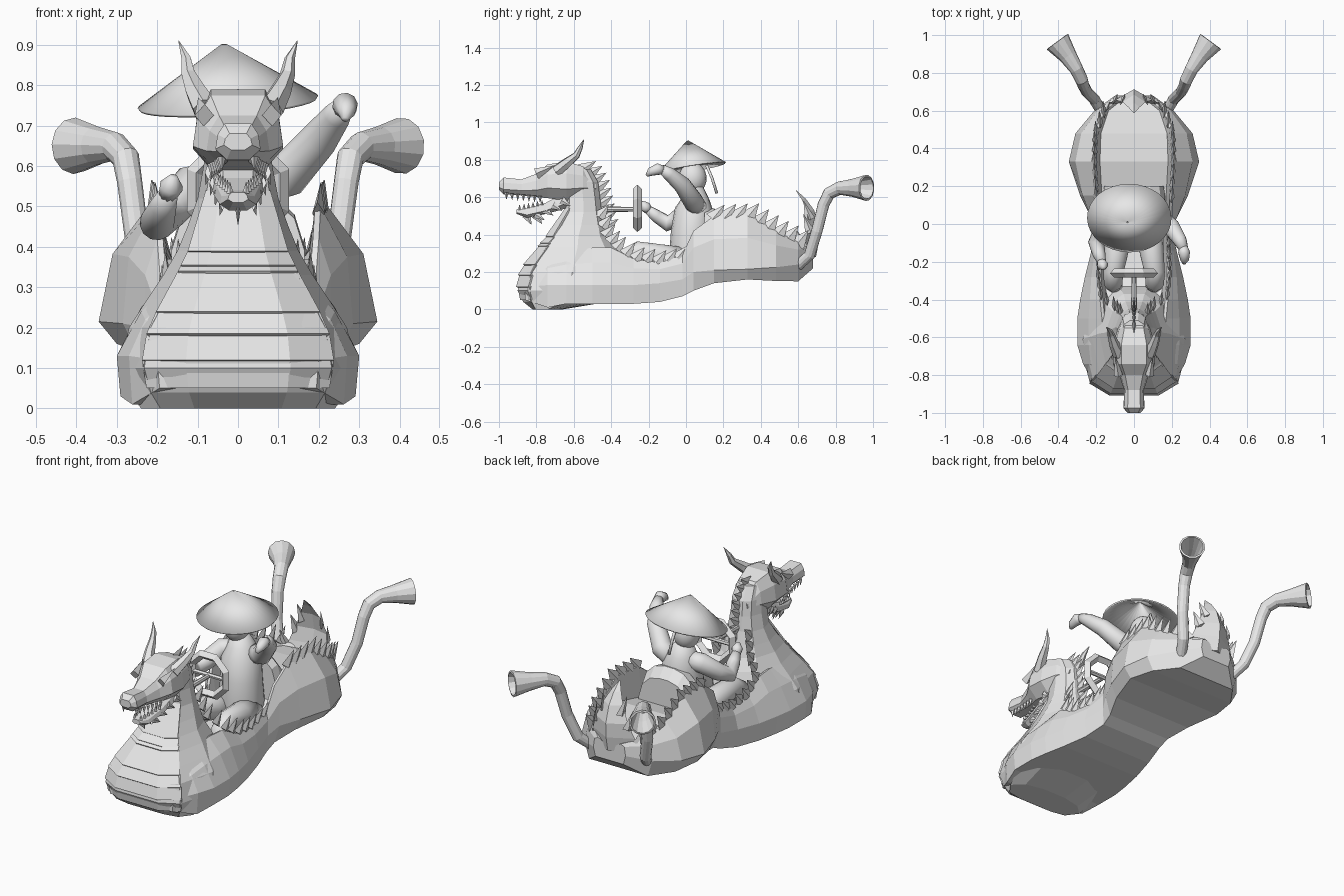
import bpy, bmesh, math
from mathutils import Vector, Matrix, Euler

old = bpy.data.objects.get("Cube")
if old:
    bpy.data.objects.remove(old)

grey = bpy.data.materials.new("plain grey")
grey.use_nodes = True
grey.diffuse_color = (0.8, 0.8, 0.8, 1)
grey.node_tree.nodes["Principled BSDF"].inputs["Base Color"].default_value = (0.8, 0.8, 0.8, 1)


def finish(name, bm, smooth=False, thick=0):
    bmesh.ops.recalc_face_normals(bm, faces=bm.faces)
    me = bpy.data.meshes.new(name)
    bm.to_mesh(me)
    bm.free()
    me.materials.append(grey)
    ob = bpy.data.objects.new(name, me)
    bpy.context.collection.objects.link(ob)
    for p in me.polygons:
        p.use_smooth = smooth
    if thick:
        mod = ob.modifiers.new("thickness", 'SOLIDIFY')
        mod.thickness = thick
    return ob


def loft(name, rings, smooth=False, caps=(True, True), closed=True, thick=0):
    bm = bmesh.new()
    rows = [[bm.verts.new(p) for p in r] for r in rings]
    n = len(rows[0])
    for a, b in zip(rows, rows[1:]):
        for i in range(n if closed else n - 1):
            j = (i + 1) % n
            bm.faces.new((a[i], a[j], b[j], b[i]))
    for row, cap in zip((rows[0], rows[-1]), caps):
        if cap and closed:
            bm.faces.new(row)
    return finish(name, bm, smooth, thick)


def tube(name, pts, radii, sides=10, smooth=True, caps=(True, True), thick=0):
    pts = [Vector(p) for p in pts]
    rings, last, ref = [], None, None
    for i, p in enumerate(pts):
        t = (pts[min(i + 1, len(pts) - 1)] - pts[max(i - 1, 0)]).normalized()
        ref = t.orthogonal().normalized() if last is None else last.rotation_difference(t) @ ref
        last, side = t, t.cross(ref)
        rings.append([p + radii[i] * (ref * math.cos(a) + side * math.sin(a))
                      for a in (k * math.tau / sides for k in range(sides))])
    return loft(name, rings, smooth, caps, thick=thick)


def mirrored(half):
    return half + [(-x, *r) for x, *r in reversed(half)]


def along(pts, n):
    pts = [Vector(p) for p in pts]
    lens = [(b - a).length for a, b in zip(pts, pts[1:])]
    for i in range(n):
        d, k = sum(lens) * i / (n - 1), 0
        while k < len(lens) - 1 and d > lens[k]:
            d -= lens[k]
            k += 1
        yield pts[k].lerp(pts[k + 1], d / lens[k])


def spikes(name, items, flat=0.35):
    # items: base, direction, length, half width
    bm = bmesh.new()
    for base, d, length, w in items:
        d = Vector(d).normalized()
        m = (Matrix.Translation(Vector(base) + d * length * 0.4)
             @ d.to_track_quat('Z', 'Y').to_matrix().to_4x4()
             @ Matrix.Diagonal((flat, 1, 1, 1)))
        bmesh.ops.create_cone(bm, cap_ends=True, segments=4, radius1=w, radius2=0,
                              depth=length, matrix=m)
    return finish(name, bm)


# Hull: y, bottom, rim height, half width, height of widest, rim x, floor, shoulder
hull = [(-.86, .05, .2, .2, .12, .12, .19, .85), (-.74, .01, .27, .27, .13, .17, .26, .85),
        (-.64, .03, .31, .3, .13, .17, .29, .8), (-.5, .03, .33, .3, .13, .17, .29, .8),
        (-.4, .03, .33, .285, .13, .18, .25, .82),
        (-.28, .03, .27, .26, .13, .19, .17, .87), (-.14, .04, .25, .225, .14, .19, .15, .92),
        (-.02, .07, .29, .2, .16, .19, .16, 1), (.04, .1, .42, .23, .2, .2, .25, 1),
        (.15, .14, .5, .285, .21, .205, .33, .95), (.33, .16, .51, .345, .215, .215, .37, .9),
        (.48, .152, .42, .31, .225, .21, .36, .9), (.6, .15, .36, .21, .24, .17, .34, .92),
        (.68, .22, .33, .1, .27, .07, .31, .92)]
loft("hull", [mirrored([((.97 if y < 0 else .87) * w, y, zb), (w, y, zm),
                        (k * w, y, (zm + zt) / 2 + .02),
                        (rim, y, zt), (rim - .015, y, zt - .005), (rim - .035, y, fl)])
              for y, zb, zt, w, zm, rim, fl, k in hull])

# Chest and neck: height, front y, back y, half width
neck = [(0, -.82, -.66, .24), (.04, -.87, -.42, .27), (.1, -.9, -.36, .29), (.2, -.885, -.33, .27),
        (.27, -.84, -.35, .225), (.33, -.79, -.37, .185), (.39, -.74, -.41, .15),
        (.45, -.69, -.43, .125), (.52, -.645, -.45, .1), (.6, -.64, -.46, .085),
        (.68, -.65, -.47, .08), (.75, -.66, -.51, .07)]


def neck_at(z):
    for a, b in zip(neck, neck[1:]):
        if z <= b[0]:
            return Vector(a).lerp(Vector(b), (z - a[0]) / (b[0] - a[0]))


section = [(.45, 0), (.8, .1), (1, .5), (.75, .85), (.3, 1)]
loft("neck", [mirrored([(fx * w, y0 + fy * (y1 - y0), z) for fx, fy in section])
              for z, y0, y1, w in neck])

# Overlapping belly plates
bands = [.05, .12, .185, .24, .34, .355, .39, .54]
for n, (lo, hi) in enumerate(zip(bands, bands[1:])):
    rows = []
    for z, out in ((lo, .012), (hi, .003)):
        _, y0, y1, w = neck_at(z)
        rows.append([(fx * w, y0 + fy * (y1 - y0) - out, z)
                     for fx, fy in ((-.83, .12), (-.45, 0), (.45, 0), (.83, .12))])
    loft(f"belly_plate_{n}", rows, closed=False, thick=.01)


# Dragon head: y, half width, bottom, top
def head_part(name, rows):
    rings = []
    for y, w, a, b in rows:
        h = b - a
        rings.append(mirrored([(.5 * w, y, a), (w, y, a + .3 * h),
                               (.9 * w, y, b - .3 * h), (.6 * w, y, b)]))
    loft(name, rings)


head_part("skull", [(-1, .035, .64, .68), (-.975, .056, .615, .705), (-.88, .052, .61, .695),
                    (-.8, .078, .6, .725), (-.74, .112, .595, .775), (-.64, .112, .58, .79),
                    (-.55, .085, .6, .765), (-.48, .05, .63, .68)])
head_part("lower_jaw", [(-.905, .025, .51, .535), (-.85, .045, .49, .54),
                        (-.75, .06, .51, .57), (-.64, .07, .54, .63)])
teeth, beard, brows = [], [], []
for s in (-1, 1):
    for p in along([(.04 * s, -.96, .62), (.048 * s, -.88, .612), (.065 * s, -.78, .602)], 7):
        teeth.append((p, (0, 0, -1), .038, .011))
    for p in along([(.02 * s, -.89, .535), (.05 * s, -.77, .56)], 6):
        teeth.append((p, (0, 0, 1), .03, .009))
    for p in along([(.04 * s, -.8, .505), (.075 * s, -.66, .58)], 4):
        beard.append((p, (.1 * s, .8, -.5), .06, .022))
    brows.append(((.085 * s, -.79, .73), (.15 * s, 1, .45), .11, .03))
    tube("horn", [(.08 * s, -.69, .74), (.105 * s, -.635, .785), (.122 * s, -.585, .825),
                  (.128 * s, -.565, .865), (.147 * s, -.545, .91)],
         [.034, .027, .019, .013, .001], 6, False)
beard += [((0, -.85, .5), (0, .5, -1), .06, .025), ((0, -.8, .5), (0, .7, -1), .06, .025)]
spikes("teeth", teeth, 1)
spikes("beard", beard)
spikes("brows", brows, .8)

# Mane and gunwale spikes
mane = along([(0, -.55, .75), (0, -.51, .72), (0, -.475, .65), (0, -.455, .55), (0, -.43, .44)], 9)
spikes("mane", [(p, (0, .8, .5), .09, .036) for p in mane])
cockpit_rim = [(.07, -.46, .5), (.1, -.43, .4), (.175, -.38, .335), (.19, -.28, .275),
               (.185, -.14, .255), (.185, -.04, .28)]
rear_rim = [(.2, .15, .49), (.21, .33, .5), (.205, .48, .41), (.16, .6, .355)]
for s in (-1, 1):
    for name, line, count, size in (("cockpit_spikes", cockpit_rim, 11, .085),
                                    ("rear_spikes", rear_rim, 9, .1)):
        spikes(name, [(Vector((p.x * s, p.y, p.z)), (.05 * s, .6, .75), size, size * .45)
                      for p in along(line, count)])

# Tail fin
fin = [(.28, .655, .15, .04), (.36, .675, .13, .035), (.44, .685, .1, .028),
       (.53, .665, .06, .02), (.59, .63, .03, .012), (.635, .59, .003, .002)]
loft("tail_fin", [[(w, y - t, z), (0, y + t, z), (-w, y - t, z), (0, y - t * .3, z)]
                  for z, y, w, t in fin])
spikes("tail_spikes", [((s * x, y, z), (.15 * s, -.35, 1), .11, .03) for s in (-1, 1)
                       for x, y, z in ((.14, .62, .34), (.1, .66, .42), (.06, .66, .49))])

# Exhaust pipes
for s in (-1, 1):
    tube("exhaust_pipe", [(.175 * s, .6, .235), (.21 * s, .66, .29), (.25 * s, .7, .42),
                          (.268 * s, .735, .56), (.278 * s, .765, .62), (.305 * s, .82, .648),
                          (.35 * s, .89, .65), (.405 * s, .965, .65)],
         [.028, .03, .03, .031, .034, .036, .048, .07], 12, False, (True, False), .01)

# Steering wheel
bpy.ops.mesh.primitive_torus_add(location=(0, -.26, .54), rotation=(math.pi / 2, math.pi / 8, 0),
                                 major_radius=.113, minor_radius=.024,
                                 major_segments=8, minor_segments=4)
wheel = bpy.context.object
wheel.name = "steering_wheel"
wheel.data.materials.append(grey)
tube("steering_column", [(0, -.46, .535), (0, -.26, .535)], [.016, .012], 8, False)
tube("wheel_bar", [(-.11, -.26, .54), (.11, -.26, .54)], [.012, .012], 6, False)

# Seat back: rounded arch behind the driver
arch = [(.16, .2), (.165, .4), (.14, .48), (.09, .525), (.03, .54)]
loft("seat_back", [mirrored([(x * k, y, z - drop) for x, z in arch])
                   for y, k, drop in ((.1, 1, .01), (.15, 1, 0), (.2, .95, .05))])

# Driver
tube("torso", [(0, .03, .17), (0, .03, .3), (0, .03, .42), (-.01, .045, .53), (-.015, .05, .59),
               (-.025, .05, .66)], [.11, .12, .11, .105, .075, .04], 16)
tube("left_arm", [(.05, .06, .55), (.12, .04, .575), (.2, -.02, .665), (.245, -.09, .725),
                  (.262, -.13, .75)], [.05, .055, .047, .036, .025], 12)
tube("left_hand", [(.262, -.12, .745), (.265, -.15, .75), (.268, -.19, .735), (.265, -.21, .715)],
     [.022, .032, .023, .008], 10)
tube("right_arm", [(-.05, .05, .56), (-.115, .03, .55), (-.17, -.04, .49), (-.2, -.1, .46),
                   (-.185, -.16, .5), (-.17, -.205, .535)], [.05, .053, .047, .044, .034, .023], 12)
tube("right_hand", [(-.175, -.195, .525), (-.165, -.22, .55), (-.16, -.235, .575)],
     [.022, .03, .01], 10)
for s in (-1, 1):
    tube("leg", [(.06 * s, .02, .26), (.09 * s, -.12, .28), (.11 * s, -.26, .31),
                 (.11 * s, -.31, .28), (.1 * s, -.33, .18)], [.07, .068, .055, .05, .04], 12)
bm = bmesh.new()
bmesh.ops.create_uvsphere(bm, u_segments=20, v_segments=14, radius=.075,
                          matrix=Matrix.Translation((-.03, .035, .7)) @ Matrix.Diagonal((.9, 1, 1.15, 1)))
finish("driver_head", bm, True)
tube("hat_ribbon", [(-.02, .11, .77), (-.015, .14, .7), (-.01, .165, .62)], [.008, .008, .008], 6)

# Cone hat
tilt = Euler((math.radians(9), math.radians(-4), 0)).to_matrix().to_4x4()
m = Matrix.Translation((-.03, .02, .83)) @ tilt @ Matrix.Diagonal((1.12, .92, 1, 1))
bm = bmesh.new()
bmesh.ops.create_cone(bm, cap_ends=False, segments=32, radius1=.2, radius2=.006,
                      depth=.145, matrix=m)
finish("cone_hat", bm, True, .008)
